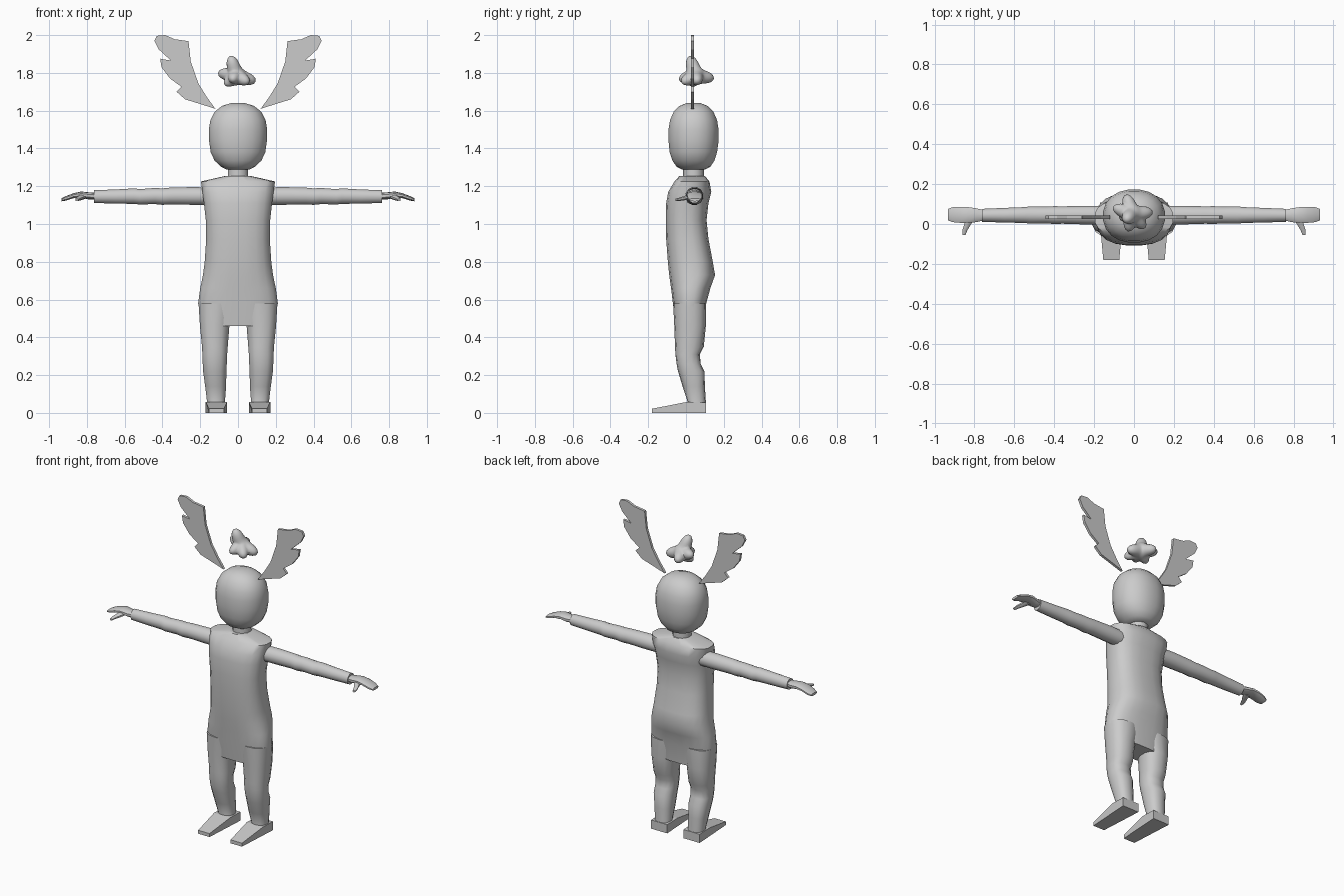
import bpy, bmesh, math
from mathutils import Vector

grey = bpy.data.materials.new("plain_grey")
grey.diffuse_color = (0.6, 0.6, 0.6, 1)


def finish(name, bm, mirror=False, smooth=40):
    bmesh.ops.recalc_face_normals(bm, faces=bm.faces)
    me = bpy.data.meshes.new(name)
    bm.to_mesh(me)
    bm.free()
    me.materials.append(grey)
    ob = bpy.data.objects.new(name, me)
    bpy.context.collection.objects.link(ob)
    if mirror:
        ob.modifiers.new("mirror", 'MIRROR').use_mirror_merge = False
    bpy.ops.object.select_all(action='DESELECT')
    ob.select_set(True)
    bpy.context.view_layer.objects.active = ob
    if smooth:
        bpy.ops.object.shade_smooth_by_angle(angle=math.radians(smooth))
    return ob


def loft(name, axis, rings, n=16, power=2.0, mirror=False, smooth=40):
    """Rings are (position, a_min, a_max, b_min, b_max) across the axis."""
    bm = bmesh.new()
    loops = []
    for t, a0, a1, b0, b1 in rings:
        loop = []
        for i in range(n):
            ang = 2 * math.pi * (i + 0.5) / n
            c, s = math.cos(ang), math.sin(ang)
            a = (a0 + a1) / 2 + (a1 - a0) / 2 * math.copysign(abs(c) ** (2 / power), c)
            b = (b0 + b1) / 2 + (b1 - b0) / 2 * math.copysign(abs(s) ** (2 / power), s)
            p = {'x': (t, a, b), 'y': (a, t, b), 'z': (a, b, t)}[axis]
            loop.append(bm.verts.new(p))
        loops.append(loop)
    for lo, hi in zip(loops, loops[1:]):
        for i in range(n):
            j = (i + 1) % n
            bm.faces.new((lo[i], lo[j], hi[j], hi[i]))
    bm.faces.new(loops[0])
    bm.faces.new(loops[-1])
    return finish(name, bm, mirror, smooth)


def prism(name, outline, place, mirror=True):
    """Join two placed copies of a flat outline; place(u, v, side) gives a point."""
    bm = bmesh.new()
    sides = [[bm.verts.new(place(u, v, s)) for u, v in outline] for s in (-1, 1)]
    for loop in sides:
        bm.faces.new(loop)
    for i in range(len(outline)):
        j = (i + 1) % len(outline)
        bm.faces.new((sides[0][i], sides[0][j], sides[1][j], sides[1][i]))
    return finish(name, bm, mirror, 0)


# Torso with boxy shoulders
loft("torso", 'z', [
    (0.46, -0.19, 0.19, -0.055, 0.095), (0.58, -0.213, 0.213, -0.07, 0.108),
    (0.66, -0.202, 0.202, -0.08, 0.13), (0.73, -0.187, 0.187, -0.09, 0.155),
    (0.80, -0.178, 0.178, -0.097, 0.143), (0.92, -0.17, 0.17, -0.106, 0.12),
    (1.02, -0.172, 0.172, -0.108, 0.11), (1.11, -0.182, 0.182, -0.106, 0.12),
    (1.17, -0.19, 0.19, -0.095, 0.135), (1.225, -0.198, 0.198, -0.062, 0.125),
    (1.255, -0.065, 0.065, -0.035, 0.10)], n=20, power=2.6)

# Legs
loft("leg", 'z', [
    (0.03, 0.06, 0.168, 0.0, 0.105), (0.06, 0.068, 0.165, 0.008, 0.105),
    (0.14, 0.062, 0.175, -0.018, 0.10), (0.22, 0.06, 0.186, -0.042, 0.098),
    (0.26, 0.058, 0.188, -0.05, 0.078), (0.31, 0.056, 0.19, -0.056, 0.073),
    (0.35, 0.053, 0.192, -0.058, 0.094), (0.46, 0.044, 0.203, -0.062, 0.105),
    (0.58, 0.01, 0.211, -0.068, 0.107)], n=14, power=2.4, mirror=True)

# Wedge feet, narrower at the toes
prism("foot", [(0.107, 0), (0.107, 0.055), (0.005, 0.058), (-0.18, 0.022), (-0.18, 0)],
      lambda y, z, s: (0.114 + s * (0.057 if y > 0 else 0.04), y, z))

# Arms with slight sleeve creases
loft("arm", 'x', [
    (0.15, -0.005, 0.092, 1.10, 1.195), (0.24, -0.004, 0.093, 1.10, 1.197),
    (0.36, 0.0, 0.09, 1.102, 1.194), (0.40, -0.002, 0.091, 1.10, 1.19),
    (0.44, 0.002, 0.088, 1.104, 1.192), (0.52, 0.0, 0.09, 1.102, 1.186),
    (0.55, 0.004, 0.086, 1.105, 1.19), (0.65, 0.006, 0.082, 1.107, 1.184),
    (0.763, 0.01, 0.077, 1.11, 1.18)], n=12, mirror=True)

# Mitten hands and thumbs
loft("hand", 'x', [
    (0.75, 0.018, 0.07, 1.13, 1.165), (0.79, 0.008, 0.08, 1.13, 1.168),
    (0.83, 0.004, 0.086, 1.138, 1.172), (0.87, 0.004, 0.087, 1.137, 1.163),
    (0.91, 0.008, 0.086, 1.124, 1.148), (0.934, 0.018, 0.076, 1.12, 1.136)],
     n=10, power=2.4, mirror=True)
loft("thumb", 'y', [
    (-0.056, 0.845, 0.862, 1.12, 1.134), (-0.03, 0.834, 0.862, 1.122, 1.142),
    (0.0, 0.815, 0.852, 1.126, 1.152), (0.035, 0.795, 0.845, 1.132, 1.162)],
     n=8, mirror=True)

# Neck and head
loft("neck", 'z', [(1.22, -0.057, 0.057, -0.015, 0.095),
                   (1.31, -0.055, 0.055, -0.015, 0.095)], n=10)
loft("head", 'z', [
    (1.288, -0.06, 0.06, -0.02, 0.10), (1.303, -0.09, 0.09, -0.05, 0.13),
    (1.335, -0.125, 0.125, -0.073, 0.151), (1.38, -0.146, 0.146, -0.088, 0.166),
    (1.44, -0.155, 0.155, -0.094, 0.174), (1.50, -0.156, 0.156, -0.094, 0.174),
    (1.55, -0.148, 0.148, -0.086, 0.166), (1.595, -0.124, 0.124, -0.066, 0.146),
    (1.625, -0.086, 0.086, -0.035, 0.115), (1.641, -0.035, 0.035, 0.005, 0.075)],
     n=20, power=2.2, smooth=60)

# Flat branching antlers
prism("antler", [
    (0.12, 1.61), (0.165, 1.672), (0.21, 1.745), (0.25, 1.86), (0.262, 1.968),
    (0.335, 1.978), (0.385, 2.0), (0.43, 1.996), (0.443, 1.97), (0.42, 1.925),
    (0.355, 1.865), (0.412, 1.875), (0.405, 1.83), (0.36, 1.77), (0.30, 1.727),
    (0.325, 1.70), (0.28, 1.66), (0.215, 1.64)],
      lambda x, z, s: (x, 0.034 + s * 0.008, z))

# Lumpy floating tuft: a ball pulled out toward several lobes
centre = Vector((-0.01, 0.05, 1.785))
lobes = [Vector(p) - centre for p in (
    (-0.04, 0.02, 1.89), (-0.105, 0.085, 1.80), (0.095, 0.06, 1.755),
    (-0.04, 0.148, 1.77), (-0.03, -0.037, 1.765), (0.055, -0.02, 1.75),
    (-0.07, 0.03, 1.735))]
bm = bmesh.new()
bmesh.ops.create_icosphere(bm, subdivisions=4, radius=1)
for v in bm.verts:
    d = v.co.normalized()
    pull = max((l.length - 0.05) * math.exp(9 * (d.dot(l.normalized()) - 1)) for l in lobes)
    v.co = centre + d * (0.05 + pull)
    v.co.z = max(v.co.z, 1.727)
finish("tuft", bm, smooth=60)
